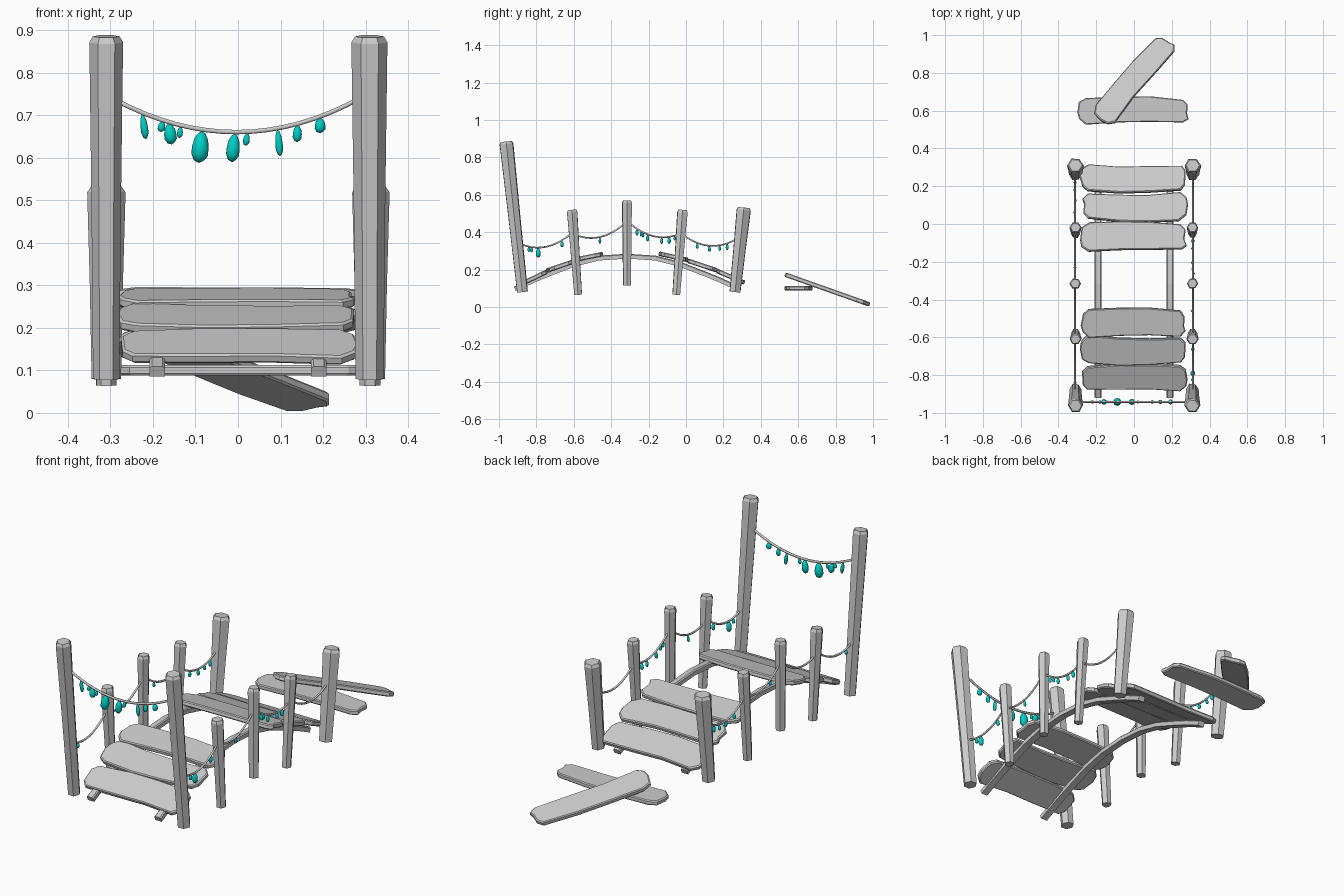
import bpy, bmesh, math, random
from mathutils import Vector, Matrix

if "Cube" in bpy.data.objects:
    bpy.data.objects.remove(bpy.data.objects["Cube"])

random.seed(4)
teal = bpy.data.materials.new("teal")
teal.diffuse_color = (0.0, 0.62, 0.56, 1)
teal.use_nodes = True
teal.node_tree.nodes["Principled BSDF"].inputs["Base Color"].default_value = teal.diffuse_color


def finish(name, bm):
    bmesh.ops.recalc_face_normals(bm, faces=bm.faces)
    me = bpy.data.meshes.new(name)
    bm.to_mesh(me)
    bm.free()
    ob = bpy.data.objects.new(name, me)
    bpy.context.collection.objects.link(ob)
    return ob


def loft(bm, rings):
    rows = [[bm.verts.new(p) for p in r] for r in rings]
    n = len(rows[0])
    for a, b in zip(rows, rows[1:]):
        for i in range(n):
            bm.faces.new((a[i], a[(i + 1) % n], b[(i + 1) % n], b[i]))
    bm.faces.new(rows[0][::-1])
    bm.faces.new(rows[-1])


def post(name, bottom, top, r0, r1):
    """Six-sided rough log, flared upward, with a chamfered top."""
    a, b = Vector(bottom), Vector(top)
    q = Vector((0, 0, 1)).rotation_difference(b - a)
    jit = [random.uniform(0.94, 1.08) for _ in range(6)]
    length = (b - a).length
    levels = [(0, r0), (length * 0.5, (r0 + r1) / 2 * 0.98),
              (length - 0.014, r1), (length, r1 * 0.8)]
    rings = []
    for h, r in levels:
        rings.append([a + q @ Vector((r * j * math.cos(k * math.pi / 3),
                                      r * j * math.sin(k * math.pi / 3), h))
                      for k, j in enumerate(jit)])
    bm = bmesh.new()
    loft(bm, rings)
    return finish(name, bm)


OUTLINE = [(-0.285, -0.015), (-0.275, 0.04), (-0.24, 0.066), (-0.08, 0.072),
           (0.08, 0.07), (0.245, 0.058), (0.272, 0.03), (0.268, -0.02),
           (0.275, -0.045), (0.25, -0.068), (0.08, -0.064), (-0.08, -0.066),
           (-0.245, -0.078), (-0.275, -0.05)]


def plank(name, matrix, sx=1, sy=1, thick=0.024):
    """Worn board: outline with clipped corners and chamfered rims."""
    pts = [(x * sx + random.uniform(-.005, .005), y * sy + random.uniform(-.004, .004))
           for x, y in OUTLINE]
    t = thick / 2
    rings = [[matrix @ Vector((x * (1 - 2 * i), y * (1 - 6 * i), z)) for x, y in pts]
             for z, i in ((-t, .01), (-t * .6, 0), (t * .6, 0), (t, .01))]
    bm = bmesh.new()
    loft(bm, rings)
    return finish(name, bm)


def sag(a, m, b, t):
    """Height at t of the parabola through three (along, height) points."""
    (x0, z0), (x1, z1), (x2, z2) = a, m, b
    return (z0 * (t - x1) * (t - x2) / ((x0 - x1) * (x0 - x2))
            + z1 * (t - x0) * (t - x2) / ((x1 - x0) * (x1 - x2))
            + z2 * (t - x0) * (t - x1) / ((x2 - x0) * (x2 - x1)))


def rope(name, pts, r):
    rings = []
    for i, p in enumerate(pts):
        d = Vector(pts[min(i + 1, len(pts) - 1)]) - Vector(pts[max(i - 1, 0)])
        side = d.cross(Vector((0, 0, 1))).normalized()
        up = side.cross(d).normalized()
        rings.append([Vector(p) + r * (side * math.cos(k * math.pi / 3)
                      + up * math.sin(k * math.pi / 3)) for k in range(6)])
    bm = bmesh.new()
    loft(bm, rings)
    ob = finish(name, bm)
    ob.data.shade_smooth()


def crystal(name, top, w, h):
    """Teal drop, slimmer toward its tip, hung from its top point."""
    bm = bmesh.new()
    bmesh.ops.create_icosphere(bm, subdivisions=2, radius=1)
    turn = Matrix.Rotation(random.uniform(-.15, .15), 3, 'Y')
    for v in bm.verts:
        k = 1 - 0.2 * v.co.z
        v.co = Vector(top) + turn @ Vector((v.co.x * w / 2 * k, v.co.y * w / 2 * k,
                                            (v.co.z - 1) * h / 2))
    ob = finish(name, bm)
    ob.data.shade_smooth()
    ob.data.materials.append(teal)


# posts: (bottom y, z), (top y, z), radii
POSTS = [("gate_post", -0.875, 0.08, -0.962, 0.885, 0.032, 0.041),
         ("rail_post_front", -0.577, 0.065, -0.61, 0.52, 0.023, 0.031),
         ("rail_post_middle", -0.315, 0.115, -0.315, 0.57, 0.024, 0.03),
         ("rail_post_rear", -0.052, 0.065, -0.018, 0.52, 0.023, 0.031),
         ("end_post", 0.262, 0.08, 0.31, 0.532, 0.033, 0.043)]
for s, side in ((-1, "left"), (1, "right")):
    for n, y0, z0, y1, z1, r0, r1 in POSTS:
        post(f"{n}_{side}", (s * .31, y0, z0), (s * .31, y1, z1), r0, r1)

# arched beams under the deck
half = [(.6, .097), (.5, .143), (.43, .172), (.28, .23), (.15, .262)]
arch = [(-.315 - d, z) for d, z in half] + [(-.315, .272)] + [(-.315 + d, z) for d, z in half[::-1]]
for s, side in ((-1, "left"), (1, "right")):
    rings = []
    for i, (y, z) in enumerate(arch):
        a, b = arch[max(i - 1, 0)], arch[min(i + 1, len(arch) - 1)]
        n = Vector((0, a[1] - b[1], b[0] - a[0])).normalized() * .013
        c = Vector((s * .19, y, z))
        rings.append([c + Vector((u * .018, 0, 0)) + n * v
                      for u, v in ((-1, -1), (1, -1), (1, .6), (.7, 1), (-.7, 1), (-1, .6))])
    bm = bmesh.new()
    loft(bm, rings)
    finish(f"beam_{side}", bm)

# deck planks, with a gap in the middle: y, z, slope, flips
DECK = [(-.81, .157, .48, -1, 1), (-.67, .22, .34, 1, -1), (-.52, .268, .2, 1, 1),
        (-.065, .268, -.22, 1, 1), (.087, .222, -.33, -1, -1), (.238, .162, -.43, 1, -1)]
for i, (y, z, slope, sx, sy) in enumerate(DECK):
    m = Matrix.Translation((0, y, z)) @ Matrix.Rotation(math.atan(slope), 4, 'X')
    plank(f"deck_plank_{i + 1}", m, sx, sy * 1.08)

# two loose planks behind the bridge
plank("loose_plank_flat", Matrix.Translation((0, .603, .1)), 1.05, 1)
plank("loose_plank_leaning", Matrix.Translation((0, .766, .09))
      @ Matrix.Rotation(-.34, 4, 'X') @ Matrix.Rotation(math.radians(51), 4, 'Z'), 1.02, .98)

# gate rope with crystals: x, width, height
g = ((-.3, .742), (0, .66), (.3, .747))
xs = [-.29 + .58 * i / 16 for i in range(17)]
rope("gate_rope", [(x, -.942, sag(*g, x)) for x in xs], .006)
for i, (x, w, h) in enumerate([(-.225, .018, .06), (-.163, .03, .05), (-.178, .018, .025),
                               (-.135, .014, .027), (-.085, .041, .076), (-.008, .032, .068),
                               (.022, .016, .03), (.093, .018, .063), (.14, .022, .04),
                               (.193, .026, .036)]):
    crystal(f"gate_crystal_{i + 1}", (x, -.942, sag(*g, x) - .003), w, h)

# side ropes, each sagging between neighbouring posts
SPANS = [((-.89, .34), (-.76, .32), (-.6, .405)), ((-.6, .39), (-.5, .369), (-.315, .458)),
         ((-.315, .46), (-.17, .378), (-.03, .393)), ((-.03, .397), (.12, .328), (.28, .37))]
for s, side in ((-1, "left"), (1, "right")):
    for i, sp in enumerate(SPANS):
        a, b = sp[0][0], sp[2][0]
        ys = [a + (b - a) * k / 10 for k in range(11)]
        rope(f"rope_{side}_{i + 1}", [(s * .312, y, sag(*sp, y)) for y in ys], .005)

# side crystals: side, span, y, width, height
HUNG = [(1, 0, -.79, .026, .052), (1, 0, -.825, .016, .026), (1, 0, -.663, .018, .036),
        (1, 1, -.46, .014, .034), (1, 2, -.262, .016, .034), (1, 2, -.24, .014, .026),
        (1, 2, -.205, .016, .036), (1, 2, -.13, .016, .034), (1, 2, -.09, .018, .036),
        (-1, 3, .06, .016, .03), (-1, 3, .125, .016, .03), (-1, 3, .18, .014, .028),
        (-1, 3, .22, .016, .034), (-1, 2, -.23, .014, .026), (-1, 2, -.06, .014, .024),
        (-1, 0, -.84, .016, .026)]
for i, (s, k, y, w, h) in enumerate(HUNG):
    crystal(f"side_crystal_{i + 1}", (s * .312, y, sag(*SPANS[k], y) - .002), w, h)
